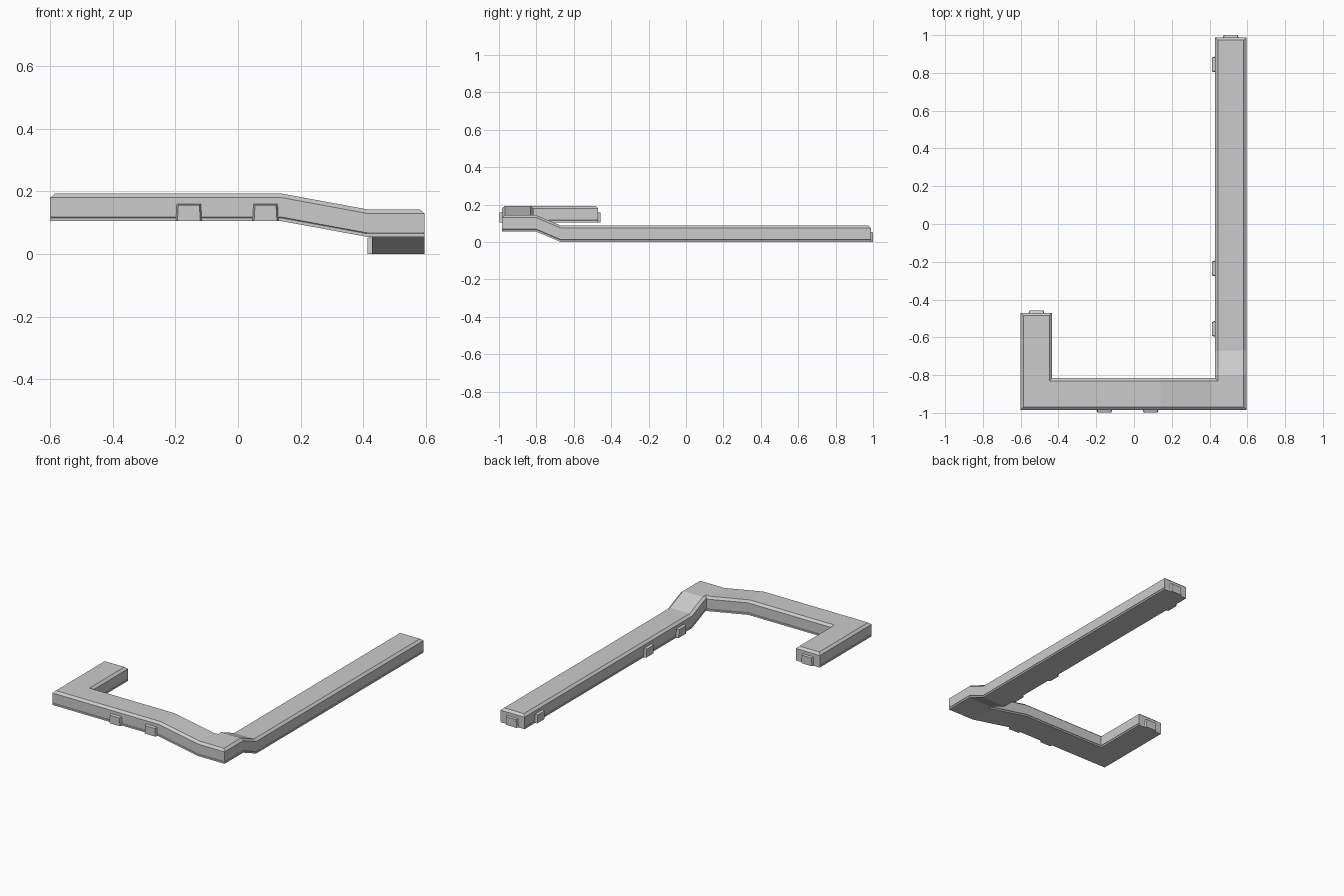
import bpy, bmesh
from mathutils import Vector

if "Cube" in bpy.data.objects:
    bpy.data.objects.remove(bpy.data.objects["Cube"])

HALF = 0.0835      # half width of the trunking
END_BEVEL = 0.015

# Cross-section: (sideways offset, height), with a thin seam above the base
side = [(HALF, 0), (HALF, 0.010), (HALF - 0.004, 0.0115), (HALF, 0.013),
        (HALF, 0.075), (HALF - 0.015, 0.088)]
profile = side + [(-u, h) for u, h in reversed(side)]

# Centre line of the run (x, y, height of underside)
path = [Vector(p) for p in [
    (-0.5165, -0.470, 0.105), (-0.5165, -0.9, 0.105), (0.14, -0.9, 0.105),
    (0.412, -0.9, 0.055), (0.512, -0.9, 0.055), (0.512, -0.8, 0.055),
    (0.512, -0.67, 0.0), (0.512, 0.988, 0.0)]]


def flat_dir(a, b):
    d = b - a
    d.z = 0
    return d.normalized()


def finish(bm, name):
    bmesh.ops.recalc_face_normals(bm, faces=bm.faces[:])
    mesh = bpy.data.meshes.new(name)
    bm.to_mesh(mesh)
    bm.free()
    obj = bpy.data.objects.new(name, mesh)
    bpy.context.collection.objects.link(obj)
    return obj


# Main trunking: profile swept with mitred corners
bm = bmesh.new()
rings = []
last = len(path) - 1
for i, p in enumerate(path):
    din = flat_dir(path[max(i - 1, 0)], path[max(i, 1)])
    dout = flat_dir(path[min(i, last - 1)], path[min(i + 1, last)])
    nin = Vector((-din.y, din.x, 0))
    nout = Vector((-dout.y, dout.x, 0))
    miter = (nin + nout) / (1 + nin.dot(nout))
    ring = []
    for u, h in profile:
        back = END_BEVEL if h > 0.08 else 0
        shift = din * (back if i == 0 else -back if i == last else 0)
        ring.append(bm.verts.new(p + miter * u + shift + Vector((0, 0, h))))
    rings.append(ring)
n = len(profile)
for a, b in zip(rings, rings[1:]):
    for k in range(n):
        bm.faces.new((a[k], a[(k + 1) % n], b[(k + 1) % n], b[k]))
# End caps: flat face plus sloped top edge
for r in (rings[0], rings[-1]):
    bm.faces.new(r[:5] + r[7:])
    bm.faces.new((r[4], r[5], r[6], r[7]))
finish(bm, "trunking")


# Clips: small tapered blocks protruding from a wall
def clip(name, base, out, width=0.087, height=0.057, depth=0.0145):
    base, out = Vector(base), Vector(out)
    along = Vector((-out.y, out.x, 0))
    bm = bmesh.new()
    bmesh.ops.create_cube(bm, size=1)
    for v in bm.verts:
        outer, top = v.co.x > 0, v.co.z > 0
        w = width - (0.014 if outer else 0) - (0.006 if top else 0)
        h = height - (0.006 if outer else 0)
        side = 1 if v.co.y > 0 else -1
        v.co = (base + out * (depth if outer else -0.006)
                + along * (side * w / 2) + Vector((0, 0, h if top else 0)))
    finish(bm, name)


for i, x in enumerate((-0.157, 0.088)):
    clip(f"front_clip_{i + 1}", (x, -0.9835, 0.105), (0, -1, 0))
for i, y in enumerate((0.845, -0.235, -0.555)):
    clip(f"side_clip_{i + 1}", (0.4285, y, 0), (-1, 0, 0))
clip("long_end_clip", (0.512, 0.988, 0), (0, 1, 0), depth=0.012)
clip("short_end_clip", (-0.5165, -0.470, 0.105), (0, 1, 0), depth=0.012)
